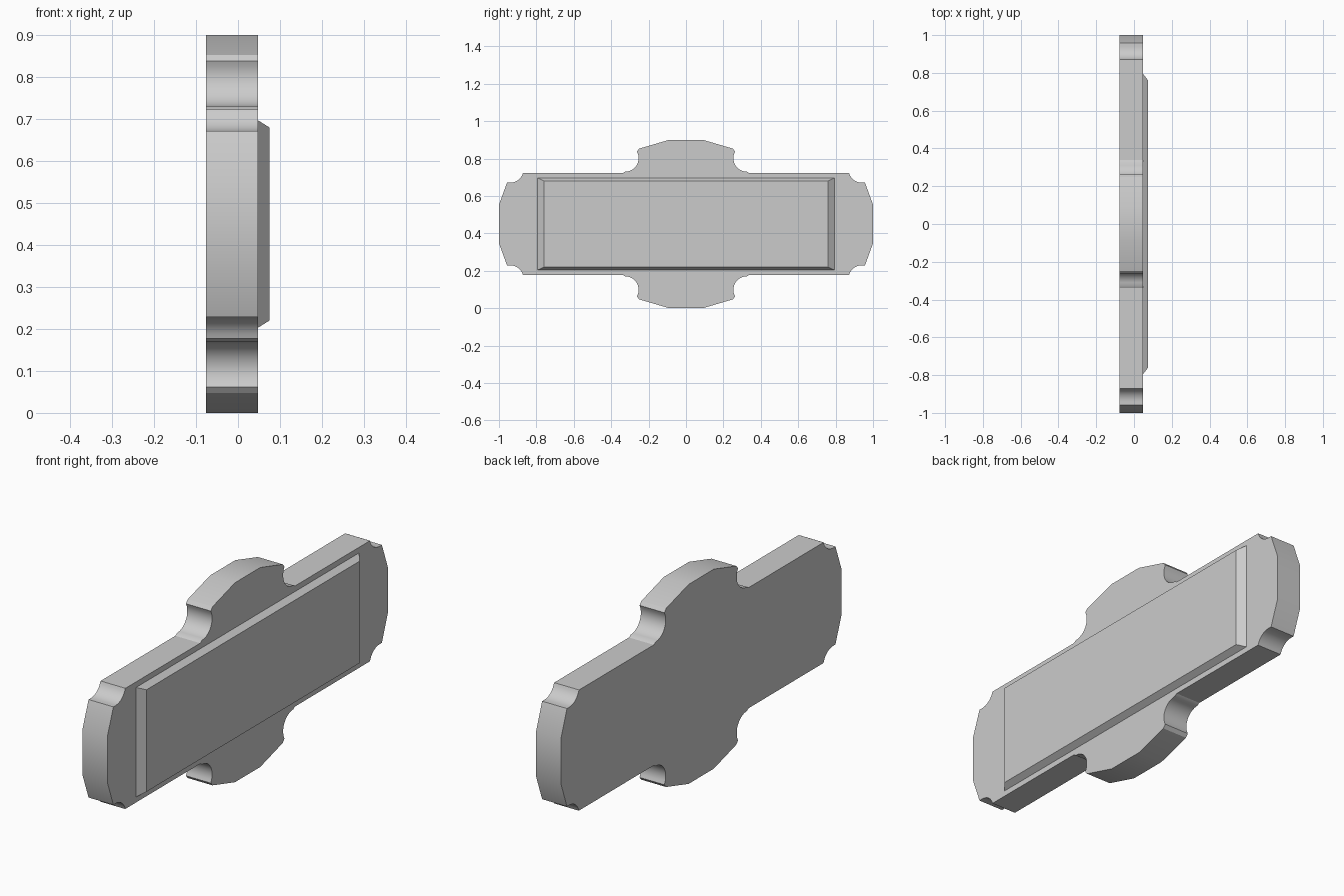
import bpy, bmesh, math

if "Cube" in bpy.data.objects:
    bpy.data.objects.remove(bpy.data.objects["Cube"])

X_BACK, X_FRONT, X_PANEL = -0.076, 0.048, 0.075
ZC = 0.45


def arc(cy, cz, r, a0, a1, n=10):
    return [(cy + r * math.cos(math.radians(a0 + (a1 - a0) * i / n)),
             cz + r * math.sin(math.radians(a0 + (a1 - a0) * i / n))) for i in range(n + 1)]


def finish(bm, name):
    bmesh.ops.recalc_face_normals(bm, faces=bm.faces)
    mesh = bpy.data.meshes.new(name)
    bm.to_mesh(mesh)
    bm.free()
    obj = bpy.data.objects.new(name, mesh)
    bpy.context.collection.objects.link(obj)
    return obj


# Plaque: one quarter of the outline (y, z above centre), mirrored to all four
quarter = [(0.09, 0.45), (0.25, 0.403)]
quarter += arc(0.325, 0.352, 0.072, 150, 270)       # notch beside the lobe
quarter += [(0.338, 0.272), (0.872, 0.272)]
quarter += arc(0.94, 0.292, 0.071, 196, 270, 8)     # notch at the corner
quarter += [(0.957, 0.221), (1.0, 0.103)]
half = quarter + [(y, -z) for y, z in reversed(quarter)]
outline = half + [(-y, z) for y, z in reversed(half)]

bm = bmesh.new()
face = bm.faces.new([bm.verts.new((X_BACK, y, ZC + z)) for y, z in outline])
ext = bmesh.ops.extrude_face_region(bm, geom=[face], use_keep_orig=True)
moved = [v for v in ext["geom"] if isinstance(v, bmesh.types.BMVert)]
bmesh.ops.translate(bm, verts=moved, vec=(X_FRONT - X_BACK, 0, 0))
plaque = finish(bm, "plaque")
bpy.context.view_layer.objects.active = plaque
plaque.select_set(True)
bpy.ops.object.shade_smooth_by_angle(angle=math.radians(30))

# Raised panel with bevelled rim
bm = bmesh.new()
bmesh.ops.create_cube(bm, size=2)
for v in bm.verts:
    top = v.co.x > 0
    v.co = (X_PANEL if top else X_FRONT - 0.002,
            v.co.y * (0.76 if top else 0.797),
            ZC + v.co.z * (0.23 if top else 0.248))
finish(bm, "raised_panel")
